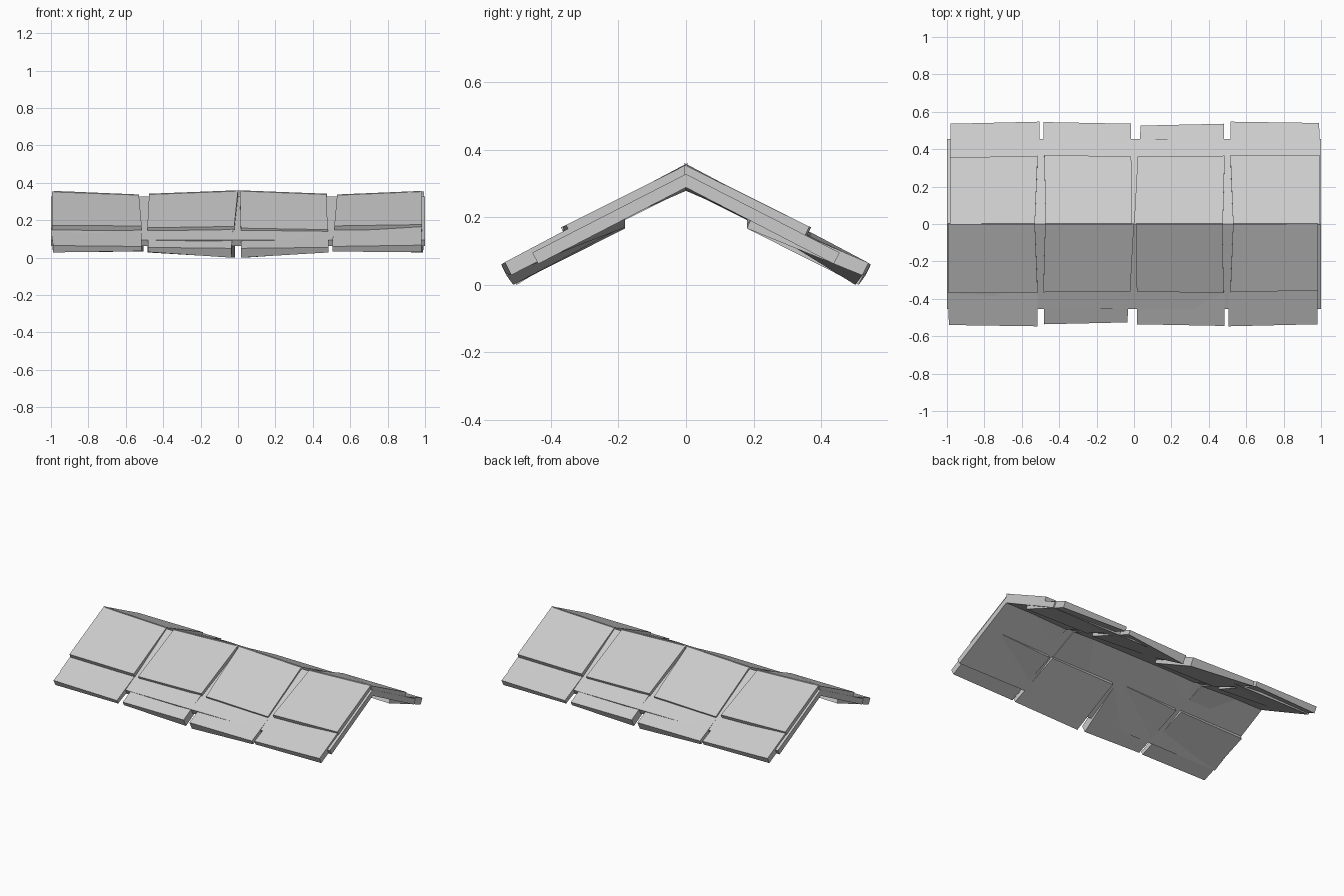
import bpy, bmesh

if "Cube" in bpy.data.objects:
    bpy.data.objects.remove(bpy.data.objects["Cube"])


def make_object(name, verts, faces):
    mesh = bpy.data.meshes.new(name)
    bm = bmesh.new()
    vs = [bm.verts.new(v) for v in verts]
    for f in faces:
        bm.faces.new([vs[i] for i in f])
    bmesh.ops.recalc_face_normals(bm, faces=bm.faces[:])
    bm.to_mesh(mesh)
    bm.free()
    ob = bpy.data.objects.new(name, mesh)
    bpy.context.collection.objects.link(ob)
    return ob


def shingle(name, xi, xo, yi, yo, zi, zo, ti, to, lean, spin):
    """Uneven slab; each pair is (left, right), i = ridge side, o = eave side."""
    verts = []
    for k in (0, 1):
        verts += [(xi[k], yi, zi[k]), (xo[k], yo[k], zo[k]),
                  (xo[k], yo[k] + 0.5 * to[k], zo[k] - to[k]),
                  (xi[k], yi + lean, zi[k] - ti)]
    # the back slope is the front slope turned half way round
    verts = [(spin * x, spin * y, z) for x, y, z in verts]
    make_object(name, verts, [(0, 1, 2, 3), (4, 5, 6, 7), (0, 1, 5, 4),
                              (1, 2, 6, 5), (2, 3, 7, 6), (3, 0, 4, 7)])


# Backing board: folded sheet under the shingles
profile = [(-0.455, 0.095), (0, 0.328), (0.455, 0.095),
           (0.437, 0.062), (0, 0.288), (-0.437, 0.062)]
n = len(profile)
make_object("backing_board",
            [(x, y, z) for x in (-1, 1) for y, z in profile],
            [(0, 1, 4, 5), (1, 2, 3, 4), (6, 7, 10, 11), (7, 8, 9, 10)]
            + [(i, (i + 1) % n, n + (i + 1) % n, n + i) for i in range(n)])

# Upper course: ridge x, lower x, lower y, ridge z, lower z
upper = [
    ((-0.995, -0.53), (-0.995, -0.515), (-0.365, -0.37), (0.355, 0.338), (0.172, 0.17)),
    ((-0.475, 0.0), (-0.485, -0.02), (-0.365, -0.36), (0.342, 0.36), (0.16, 0.167)),
    ((0.01, 0.472), (0.015, 0.48), (-0.36, -0.37), (0.36, 0.342), (0.158, 0.15)),
    ((0.53, 0.985), (0.515, 0.985), (-0.365, -0.355), (0.338, 0.357), (0.17, 0.177)),
]
# Lower course: inner x, eave x, eave y, inner z, eave z, eave thickness
lower = [
    ((-0.995, -0.52), (-0.99, -0.515), (-0.54, -0.547), (0.212, 0.22), (0.065, 0.06), (0.037, 0.025)),
    ((-0.48, -0.02), (-0.48, -0.035), (-0.536, -0.526), (0.215, 0.243), (0.055, 0.05), (0.025, 0.05)),
    ((0.015, 0.485), (0.015, 0.485), (-0.536, -0.545), (0.212, 0.22), (0.05, 0.055), (0.05, 0.027)),
    ((0.51, 0.985), (0.505, 0.98), (-0.547, -0.536), (0.215, 0.245), (0.06, 0.067), (0.027, 0.038)),
]

for side, spin in (("front", 1), ("back", -1)):
    for i, (xi, xo, yo, zi, zo) in enumerate(upper):
        shingle(f"{side}_upper_shingle_{i + 1}", xi, xo, 0.004, yo, zi, zo,
                0.058, (0.042, 0.042), 0.0, spin)
    for i, (xi, xo, yo, zi, zo, to) in enumerate(lower):
        shingle(f"{side}_lower_shingle_{i + 1}", xi, xo, -0.2, yo, zi, zo,
                0.045, to, 0.02, spin)
